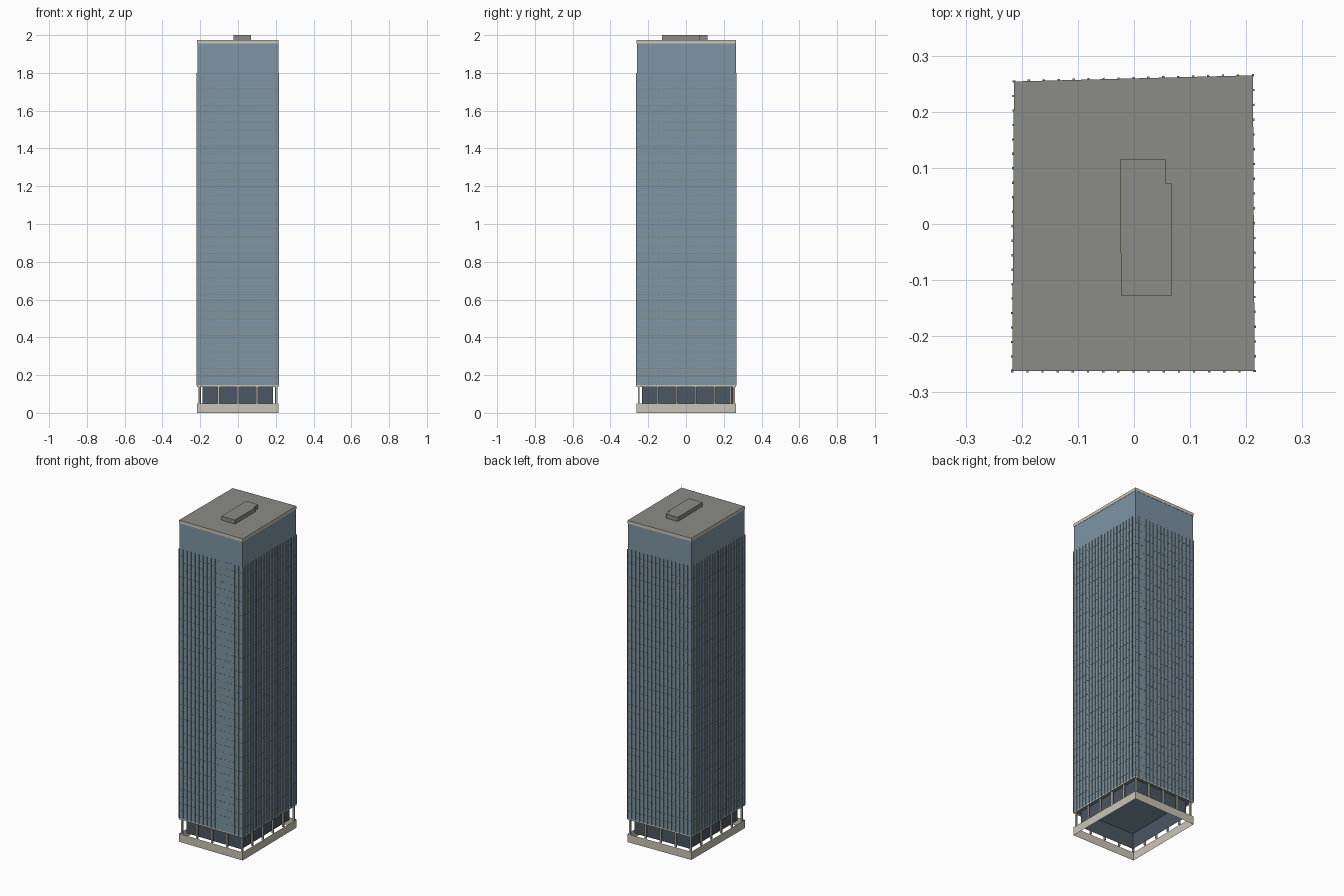
import bpy, bmesh
from mathutils import Vector

cube = bpy.data.objects.get("Cube")
if cube:
    bpy.data.objects.remove(cube, do_unlink=True)


def material(name, rgb):
    m = bpy.data.materials.new(name)
    m.use_nodes = True
    m.diffuse_color = (*rgb, 1)
    m.node_tree.nodes["Principled BSDF"].inputs["Base Color"].default_value = (*rgb, 1)
    return m


GLASS = material("blue glass", (0.21, 0.30, 0.37))
DARK = material("dark lobby glass", (0.07, 0.095, 0.125))
STONE = material("pale stone", (0.60, 0.56, 0.48))
ROOF = material("roof grey", (0.26, 0.265, 0.24))
TRIM = material("taupe trim", (0.25, 0.24, 0.20))

# Slightly irregular footprint, counter-clockwise from front right
PLAN = [Vector(p) for p in ((-0.217, -0.262), (0.215, -0.262),
                            (0.212, 0.265), (-0.214, 0.254))]


def inset(d):
    return [Vector((p.x - d * (1 if p.x > 0 else -1),
                    p.y - d * (1 if p.y > 0 else -1))) for p in PLAN]


def prism(bm, pts, z0, z1, bottom=True, top=True, top_mat=0):
    lo = [bm.verts.new((p[0], p[1], z0)) for p in pts]
    hi = [bm.verts.new((p[0], p[1], z1)) for p in pts]
    n = len(pts)
    for i in range(n):
        j = (i + 1) % n
        bm.faces.new((lo[i], lo[j], hi[j], hi[i]))
    if bottom:
        bm.faces.new(lo[::-1])
    if top:
        bm.faces.new(hi).material_index = top_mat


def finish(bm, name, *mats):
    me = bpy.data.meshes.new(name)
    bm.to_mesh(me)
    bm.free()
    for m in mats:
        me.materials.append(m)
    ob = bpy.data.objects.new(name, me)
    bpy.context.collection.objects.link(ob)


def solid(name, pts, z0, z1, *mats, **kw):
    bm = bmesh.new()
    prism(bm, pts, z0, z1, **kw)
    finish(bm, name, *mats)


def posts(name, plan, counts, width, depth, z0, z1, mat):
    """Evenly spaced upright bars along every side of a plan."""
    bm = bmesh.new()
    for i, n in enumerate(counts):
        a, b = plan[i], plan[(i + 1) % 4]
        along = (b - a).normalized()
        out = Vector((along.y, -along.x))
        u, v = along * width / 2, out * depth / 2
        for k in range(n):
            c = a.lerp(b, k / n)
            prism(bm, [c - u + v, c - u - v, c + u - v, c + u + v], z0, z1)
    bmesh.ops.recalc_face_normals(bm, faces=bm.faces)
    finish(bm, name, mat)


# Open base wall, colonnade, recessed lobby and soffit beam
solid("base_wall", PLAN, 0, 0.05, STONE, bottom=False, top=False)
posts("colonnade", inset(0.012), (4, 5, 4, 5), 0.010, 0.010, 0.045, 0.142, STONE)
solid("lobby_glass", inset(0.029), 0.05, 0.146, DARK, bottom=False, top=False)
solid("soffit_beam", PLAN, 0.138, 0.147, STONE, bottom=False, top=False)

# Glass shaft
SHAFT = inset(0.0015)
solid("tower_shaft", SHAFT, 0.146, 1.956, GLASS)

# Slim floor bands
bm = bmesh.new()
FLOORS = 37
for k in range(FLOORS):
    z = 0.19 + k * 0.0435
    prism(bm, inset(0.0008), z, z + 0.004)
finish(bm, "floor_bands", TRIM)

# Vertical fins, stopping below the plain crown
posts("facade_fins", inset(0.0), (16, 20, 16, 20), 0.004, 0.005, 0.146, 1.80, GLASS)

# Stone cornice with grey roof, and the notched plant room
solid("cornice_and_roof", PLAN, 1.956, 1.975, STONE, ROOF, top_mat=1)
solid("plant_room", [(-0.023, -0.127), (0.068, -0.127), (0.068, 0.072),
                     (0.057, 0.072), (0.057, 0.115), (-0.025, 0.115)],
      1.974, 2.0, ROOF)
